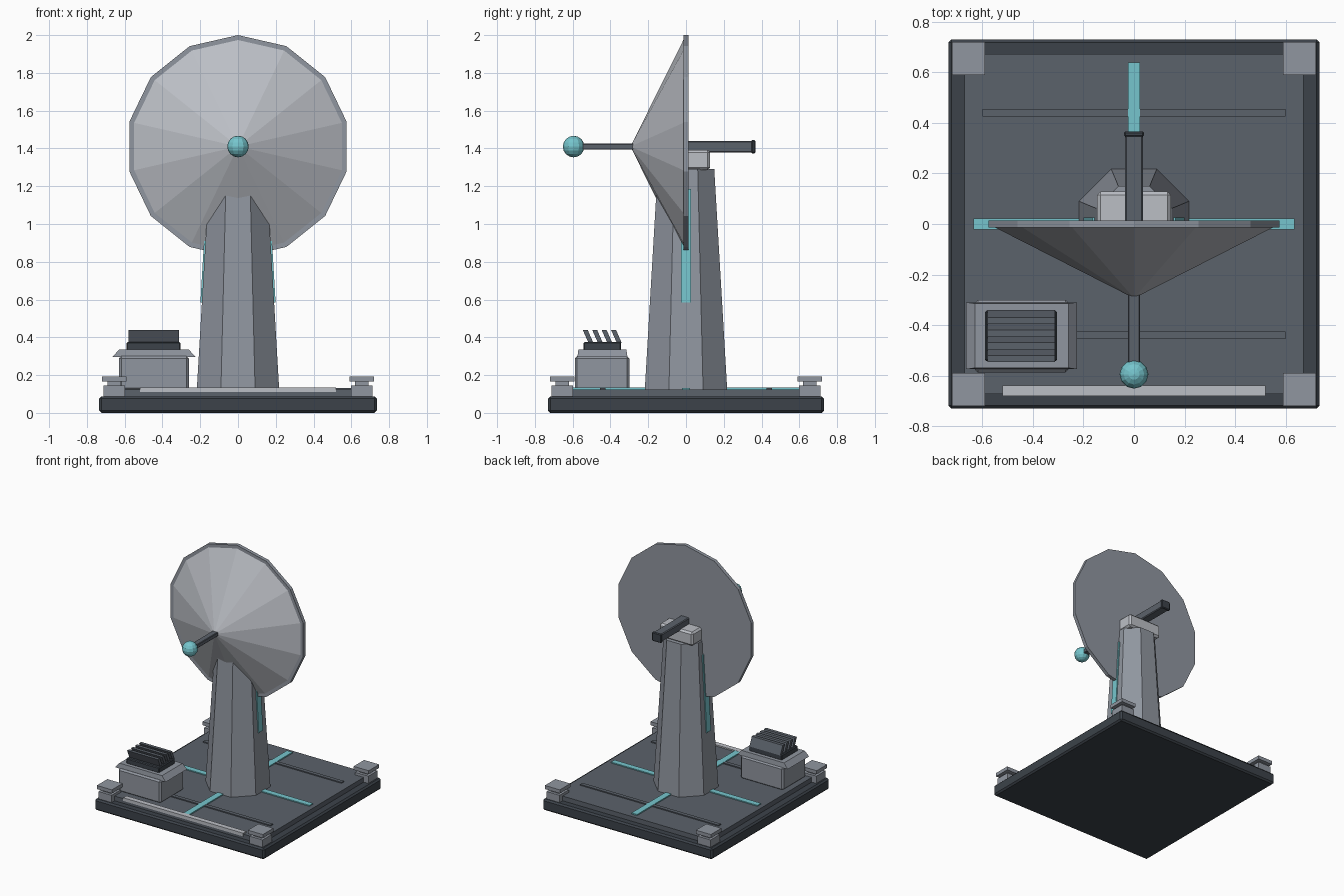
import bpy
import bmesh
import math
from mathutils import Matrix, Vector

if "Cube" in bpy.data.objects:
    bpy.data.objects.remove(bpy.data.objects["Cube"], do_unlink=True)


def make_material(name, rgb):
    mat = bpy.data.materials.new(name)
    mat.use_nodes = True
    color = (*rgb, 1.0)
    mat.diffuse_color = color
    mat.node_tree.nodes["Principled BSDF"].inputs["Base Color"].default_value = color
    return mat


DARK = make_material("dark steel", (0.045, 0.055, 0.068))
SLATE = make_material("slate", (0.105, 0.122, 0.147))
GREY = make_material("mid grey", (0.28, 0.305, 0.35))
LIGHT = make_material("light grey", (0.50, 0.52, 0.56))
TEAL = make_material("teal", (0.18, 0.56, 0.61))


def finish(name, bm, mat, bevel=0.0):
    bmesh.ops.recalc_face_normals(bm, faces=bm.faces)
    mesh = bpy.data.meshes.new(name)
    bm.to_mesh(mesh)
    bm.free()
    mesh.materials.append(mat)
    obj = bpy.data.objects.new(name, mesh)
    bpy.context.collection.objects.link(obj)
    if bevel:
        mod = obj.modifiers.new("edge bevel", 'BEVEL')
        mod.width = bevel
        mod.segments = 1
    return obj


def box(name, mat, x, y, z, bevel=0.0, top_scale=(1, 1), lean=0.0):
    """Box from ranges; the top may be scaled in x, y or leaned along y."""
    low, high = Vector((x[0], y[0], z[0])), Vector((x[1], y[1], z[1]))
    mid, size = (low + high) / 2, high - low
    bm = bmesh.new()
    bmesh.ops.create_cube(bm, size=1)
    for v in bm.verts:
        if v.co.z > 0:
            v.co.x *= top_scale[0]
            v.co.y *= top_scale[1]
        v.co = mid + v.co * size
        if v.co.z > mid.z:
            v.co.y += lean
    return finish(name, bm, mat, bevel)


def loft(name, mat, profile, sides, origin=(0, 0, 0), along_y=False, phase=0.0):
    """Polygonal solid from (radius, distance) rings along z or y."""
    bm = bmesh.new()
    rings = []
    for r, d in profile:
        ring = []
        for i in range(sides):
            a = phase + math.tau * i / sides
            u, w = r * math.sin(a), r * math.cos(a)
            p = Vector((u, d, w)) if along_y else Vector((u, w, d))
            ring.append(bm.verts.new(p + Vector(origin)))
        rings.append(ring)
    for a, b in zip(rings, rings[1:]):
        for i in range(sides):
            j = (i + 1) % sides
            bm.faces.new((a[i], a[j], b[j], b[i]))
    bm.faces.new(rings[0])
    bm.faces.new(rings[-1])
    return finish(name, bm, mat)


# Platform
box("base_slab", DARK, (-0.735, 0.735), (-0.73, 0.73), (0, 0.088), 0.012)
box("deck", SLATE, (-0.672, 0.672), (-0.674, 0.674), (0.08, 0.125))
for side, label in ((-1, "front"), (1, "rear")):
    y = side * 0.44
    box(label + "_deck_rib", SLATE, (-0.6, 0.6), (y - 0.015, y + 0.015), (0.12, 0.133))
box("front_step", LIGHT, (-0.52, 0.52), (-0.68, -0.64), (0.11, 0.135))

# Glowing cross on the deck
box("cross_strip_long", TEAL, (-0.024, 0.024), (-0.64, 0.64), (0.12, 0.134))
box("cross_strip_wide", TEAL, (-0.635, 0.635), (-0.022, 0.022), (0.12, 0.133))

# Corner posts
for sx in (-1, 1):
    for sy in (-1, 1):
        cx, cy = sx * 0.655, sy * 0.655
        label = ("front" if sy < 0 else "rear") + ("_left" if sx > 0 else "_right")
        for part, h, z, mat in (("foot", 0.057, (0.08, 0.145), GREY),
                                ("neck", 0.036, (0.14, 0.17), GREY),
                                ("cap", 0.065, (0.165, 0.193), GREY)):
            box(f"{label}_post_{part}", mat, (cx - h, cx + h), (cy - h, cy + h), z)

# Tower
Z0, Z1, R0, R1 = 0.125, 1.29, 0.236, 0.162
loft("tower", GREY, [(R0, Z0), (R1, Z1)], 8, phase=math.pi / 8)


def tower_half(z):
    return (R0 + (R1 - R0) * (z - Z0) / (Z1 - Z0)) * math.cos(math.pi / 8)


# Light strips following the slope of the tower sides
for s, label in ((-1, "right"), (1, "left")):
    bm = bmesh.new()
    bmesh.ops.create_cube(bm, size=1)
    for v in bm.verts:
        z = 0.585 + (v.co.z + 0.5) * 0.6
        v.co = Vector((s * (tower_half(z) + v.co.x * 0.016), v.co.y * 0.052, z))
    finish(label + "_tower_light", bm, TEAL)

# Dish mount and rear beam
box("dish_mount", LIGHT, (-0.146, 0.146), (-0.02, 0.128), (1.285, 1.392), 0.014)
box("rear_beam", SLATE, (-0.036, 0.036), (0.0, 0.355), (1.378, 1.44), 0.006)
box("rear_beam_end", DARK, (-0.04, 0.04), (0.345, 0.367), (1.374, 1.444), 0.006)

# Dish
CENTER = (0, 0, 1.41)
loft("dish_rim", GREY, [(0.59, -0.014), (0.59, 0.014)], 14, CENTER, True)
loft("dish_cone", LIGHT, [(0.566, -0.013), (0.012, -0.288)], 14, CENTER, True)

# Feed arm and receiver ball
box("feed_arm", SLATE, (-0.023, 0.023), (-0.56, -0.26), (1.394, 1.426), 0.004)
bm = bmesh.new()
bmesh.ops.create_uvsphere(bm, u_segments=12, v_segments=8, radius=0.057,
                          matrix=Matrix.Translation((0, -0.595, 1.41)))
finish("receiver_ball", bm, TEAL)

# Equipment cabinet with flared lid
box("cabinet", GREY, (-0.63, -0.26), (-0.588, -0.3), (0.12, 0.3), 0.012)
box("cabinet_lid", GREY, (-0.665, -0.225), (-0.575, -0.31), (0.296, 0.335),
    top_scale=(0.84, 0.96))

# Vent with leaning slats
box("vent_housing", DARK, (-0.59, -0.305), (-0.543, -0.343), (0.33, 0.375), 0.006)
for i in range(4):
    y = -0.516 + i * 0.05
    box(f"vent_slat_{i + 1}", SLATE, (-0.58, -0.312), (y, y + 0.026), (0.37, 0.438),
        lean=-0.03)
